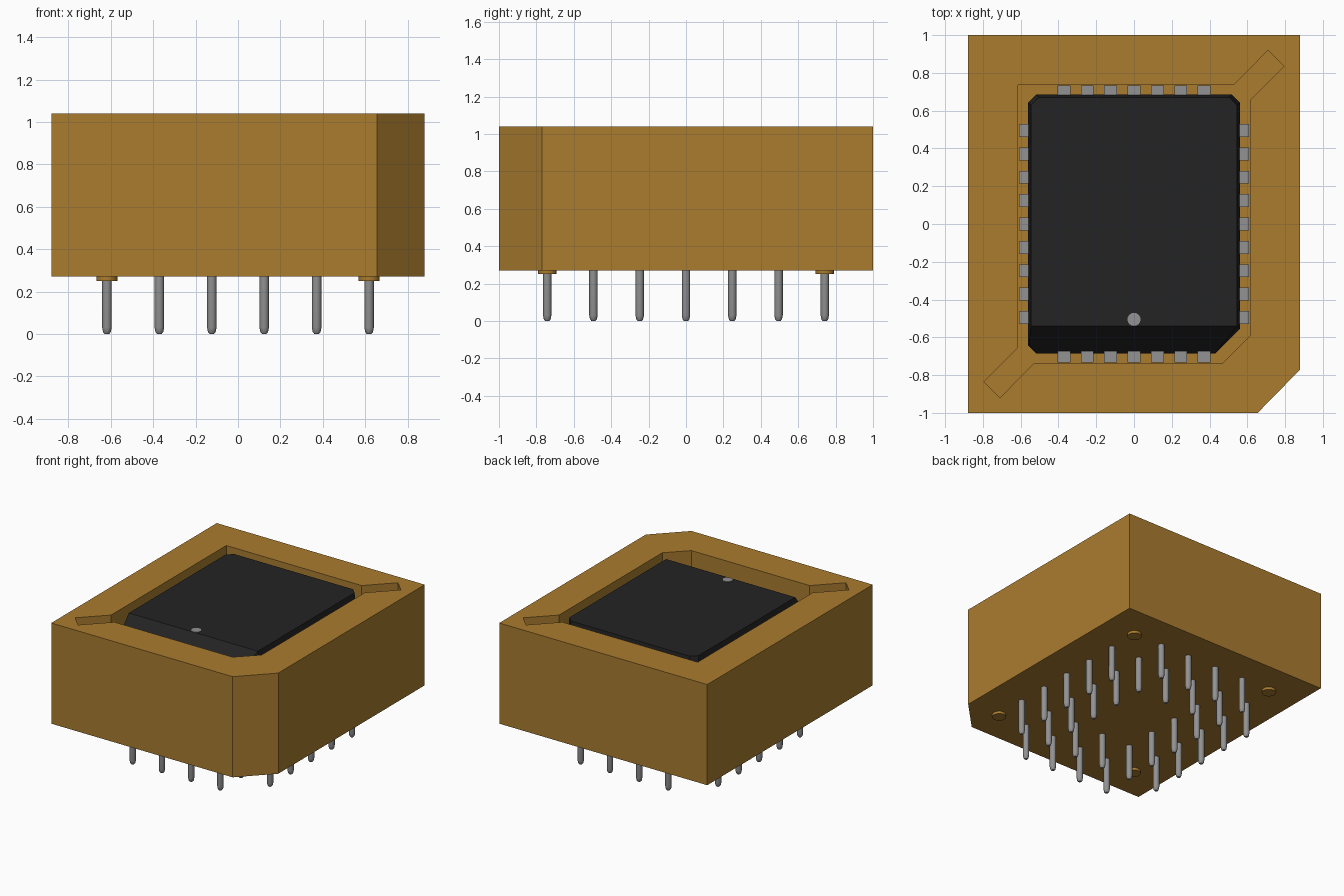
import bpy, bmesh, math
from mathutils import Vector

cube = bpy.data.objects.get("Cube")
if cube:
    bpy.data.objects.remove(cube, do_unlink=True)


def material(name, rgb):
    lin = [(c / 255 / 12.92) if c < 11 else ((c / 255 + 0.055) / 1.055) ** 2.4 for c in rgb]
    m = bpy.data.materials.new(name)
    m.use_nodes = True
    m.diffuse_color = (*lin, 1)
    m.node_tree.nodes["Principled BSDF"].inputs["Base Color"].default_value = (*lin, 1)
    return m


BROWN = material("brown plastic", (170, 124, 47))
BLACK = material("black plastic", (36, 36, 36))
GREY = material("grey metal", (146, 146, 146))


def add_object(name, mesh, mat=None, loc=(0, 0, 0)):
    ob = bpy.data.objects.new(name, mesh)
    ob.location = loc
    bpy.context.collection.objects.link(ob)
    if mat and not mesh.materials:
        mesh.materials.append(mat)
    return ob


def loft(name, rings, smooth=False):
    """Mesh through a stack of closed rings, capped at both ends."""
    bm = bmesh.new()
    vs = [[bm.verts.new(p) for p in r] for r in rings]
    n = len(rings[0])
    for a, b in zip(vs, vs[1:]):
        for i in range(n):
            j = (i + 1) % n
            f = bm.faces.new((a[i], a[j], b[j], b[i]))
            f.smooth = smooth
    bm.faces.new(vs[0][::-1])
    bm.faces.new(vs[-1])
    bmesh.ops.recalc_face_normals(bm, faces=bm.faces)
    me = bpy.data.meshes.new(name)
    bm.to_mesh(me)
    bm.free()
    return me


def prism(name, outline, z0, z1):
    return loft(name, [[(x, y, z) for x, y in outline] for z in (z0, z1)])


def turned(name, profile, sides=16):
    """Round part from (radius, z) pairs."""
    return loft(name, [[(r * math.cos(k * math.tau / sides), r * math.sin(k * math.tau / sides), z)
                        for k in range(sides)] for r, z in profile], smooth=True)


def shade(ob):
    bpy.ops.object.select_all(action='DESELECT')
    ob.select_set(True)
    bpy.context.view_layer.objects.active = ob
    bpy.ops.object.shade_smooth_by_angle(angle=math.radians(30))


BASE, TOP, FLOOR = 0.27, 1.04, 0.66

# Socket body with one cut corner
body = add_object("socket_body", prism("socket_body", [
    (-0.88, -1), (0.655, -1), (0.88, -0.77), (0.88, 1), (-0.88, 1)], BASE, TOP), BROWN)

# Pocket with two diagonal extraction slots
cutter = add_object("pocket_cutter", prism("pocket_cutter", [
    (-0.53, -0.737), (0.47, -0.737), (0.615, -0.592), (0.615, 0.655),
    (0.793, 0.835), (0.71, 0.92), (0.53, 0.737), (-0.615, 0.737),
    (-0.615, -0.655), (-0.793, -0.835), (-0.71, -0.92)], FLOOR, TOP + 0.1), BROWN)
cutter.hide_render = True
mod = body.modifiers.new("pocket", 'BOOLEAN')
mod.operation, mod.solver, mod.object = 'DIFFERENCE', 'EXACT', cutter
bpy.context.view_layer.objects.active = body
body.select_set(True)
bpy.ops.object.modifier_apply(modifier=mod.name)
bpy.data.objects.remove(cutter, do_unlink=True)


# Chip: tapered block with cut corners and a sloped front
def chip_ring(inset, z):
    x, y, c, big = 0.56 - inset, 0.685 - inset, 0.042, 0.13
    return [(-x + c, -y, z), (x - big, -y, z), (x, -y + big, z), (x, y - c, z),
            (x - c, y, z), (-x + c, y, z), (-x, y - c, z), (-x, -y + c, z)]


CHIP_TOP, CHIP_MID = 1.03, 0.83
chip_mesh = loft("chip", [chip_ring(0, FLOOR + 0.02), chip_ring(0, CHIP_MID), chip_ring(0.014, CHIP_TOP)])
bm = bmesh.new()
bm.from_mesh(chip_mesh)
slope = Vector((0, -(CHIP_TOP - CHIP_MID), 0.145)).normalized()
cut = bmesh.ops.bisect_plane(bm, geom=bm.verts[:] + bm.edges[:] + bm.faces[:], dist=1e-5,
                             plane_co=(0, -0.54, CHIP_TOP), plane_no=slope, clear_outer=True)
bmesh.ops.holes_fill(bm, edges=[e for e in bm.edges if e.is_boundary], sides=0)
bmesh.ops.recalc_face_normals(bm, faces=bm.faces)
bm.to_mesh(chip_mesh)
bm.free()
add_object("chip", chip_mesh, BLACK)

# First-pin marker dot
marker = add_object("marker_dot", turned("marker_dot", [(0.035, 0), (0.035, 0.004)]),
                    GREY, (0, -0.505, CHIP_TOP - 0.001))
shade(marker)


# Chip leads around the four sides
def box(name, sx, sy, sz):
    x, y, z = sx / 2, sy / 2, sz / 2
    return prism(name, [(-x, -y), (x, -y), (x, y), (-x, y)], -z, z)


end_lead = box("end_lead", 0.068, 0.06, 0.2)
side_lead = box("side_lead", 0.06, 0.068, 0.2)
PITCH, LEAD_Z = 0.1237, FLOOR + 0.1
for s in (-1, 1):
    for i in range(-3, 4):
        add_object("end_lead", end_lead, GREY, (i * PITCH, s * 0.703, LEAD_Z))
    for i in range(-4, 5):
        add_object("side_lead", side_lead, GREY, (s * 0.578, i * PITCH, LEAD_Z))

# Two rings of solder pins, with standoffs on the outer corners
pin = turned("pin", [(0.011, 0), (0.018, 0.008), (0.0225, 0.03), (0.0225, BASE + 0.02)])
standoff = turned("standoff", [(0.05, BASE - 0.02), (0.05, BASE + 0.01)], 24)
for i in range(6):
    for j in range(7):
        loc = ((i - 2.5) * 2 * PITCH, (j - 3) * 2 * PITCH, 0)
        if i in (0, 5) and j in (0, 6):
            shade(add_object("standoff", standoff, BROWN, loc))
        elif i in (0, 1, 4, 5) or j in (0, 1, 5, 6):
            shade(add_object("pin", pin, GREY, loc))
